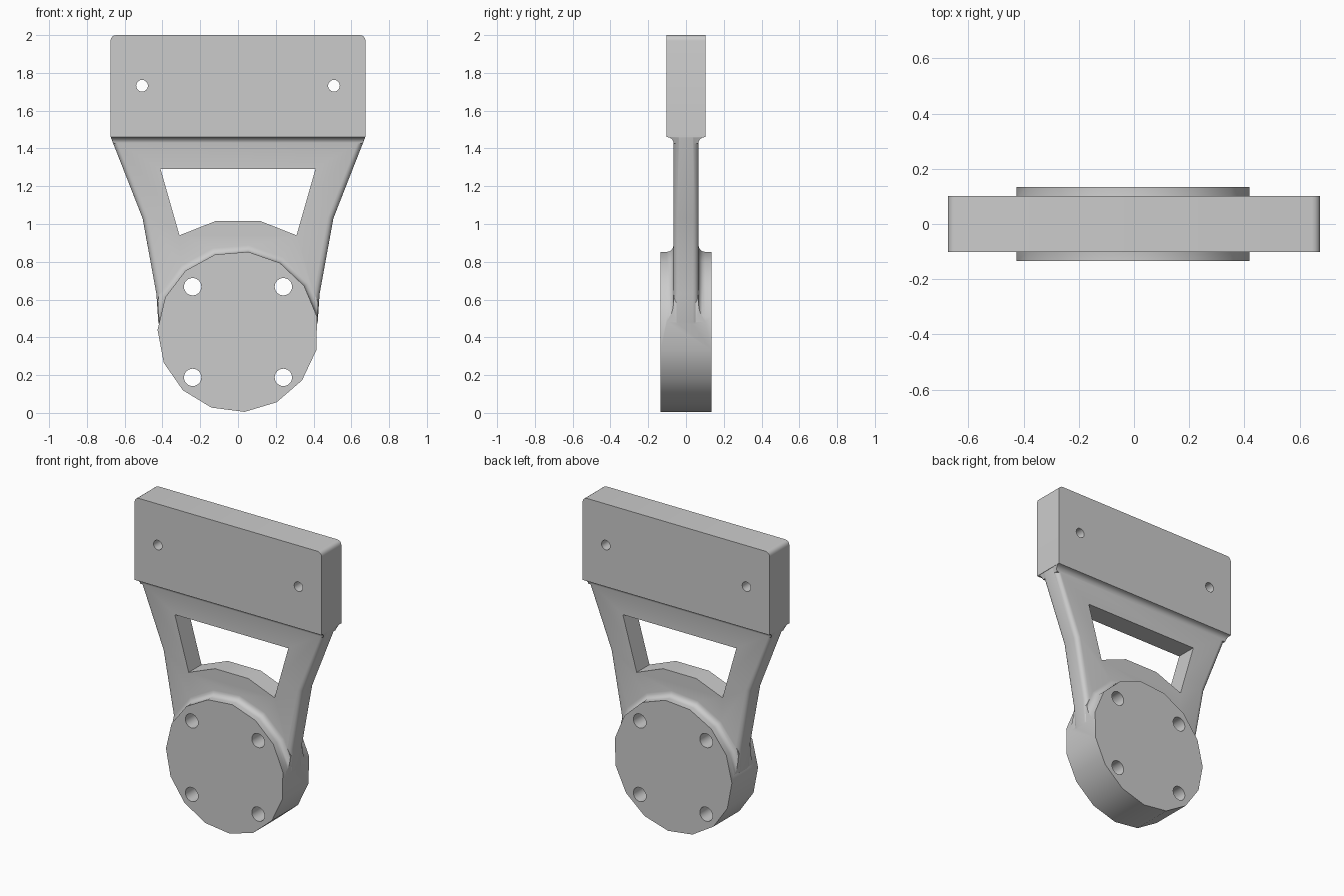
import bpy, bmesh
from math import cos, sin, pi, radians

default = bpy.data.objects.get("Cube")
if default:
    bpy.data.objects.remove(default, do_unlink=True)


def loft(name, rings, bevel_width=0):
    """Closed solid skinned through matching 3D rings, optionally with rounded rims."""
    bm = bmesh.new()
    loops = [[bm.verts.new(p) for p in ring] for ring in rings]
    for a, b in zip(loops, loops[1:]):
        for i in range(len(a)):
            j = (i + 1) % len(a)
            bm.faces.new((a[i], a[j], b[j], b[i]))
    caps = [bm.faces.new(loops[0]), bm.faces.new(loops[-1])]
    bmesh.ops.recalc_face_normals(bm, faces=bm.faces)
    if bevel_width:
        rims = [e for cap in caps for e in cap.edges]
        bmesh.ops.bevel(bm, geom=rims, offset=bevel_width, segments=4,
                        profile=0.5, affect='EDGES')
    mesh = bpy.data.meshes.new(name)
    bm.to_mesh(mesh)
    bm.free()
    obj = bpy.data.objects.new(name, mesh)
    bpy.context.collection.objects.link(obj)
    return obj


def slab(name, outline, half, bevel_width=0):
    return loft(name, [[(x, y, z) for x, z in outline] for y in (-half, half)], bevel_width)


def circle(cx, cz, r, sides, start=0.0):
    return [(cx + r * cos(start + 2 * pi * i / sides),
             cz + r * sin(start + 2 * pi * i / sides)) for i in range(sides)]


def mirrored(half):
    """Right-hand outline points, continued by their mirror image."""
    return half + [(-x, z) for x, z in reversed(half)]


def combine(target, tool, operation):
    mod = target.modifiers.new("combine", 'BOOLEAN')
    mod.operation, mod.solver, mod.object = operation, 'EXACT', tool
    bpy.context.view_layer.objects.active = target
    bpy.ops.object.modifier_apply(modifier=mod.name)
    bpy.data.objects.remove(tool, do_unlink=True)


HUB_Z, HUB_R, HUB_START = 0.43, 0.426, radians(-85.3)
BLOCK_X, BLOCK_Y, BLOCK_Z = 0.675, 0.10, 1.46
WEB_Y, FILLET = 0.066, 0.035

# Tapering web with rounded outer edges
web_half = [(0.25, 0.3), (0.40, 0.42), (0.422, 0.48), (0.432, 0.63),
            (0.505, 1.03), (0.673, 1.458), (0.673, 1.5)]
bracket = slab("bracket", mirrored(web_half), WEB_Y, 0.03)

# Window through the web
window = mirrored([(0.12, 1.015), (0.31, 0.94), (0.41, 1.29)])
combine(bracket, slab("window_cutter", window, 0.3), 'DIFFERENCE')

# Concave collar around the hub, kept only where the web lies behind it
arc = [radians(a) for a in (0, 22.5, 45, 67.5, 90)]
steps = [(WEB_Y - 0.004, HUB_R + FILLET)]
steps += [(WEB_Y + FILLET * (1 - cos(a)), HUB_R + FILLET * (1 - sin(a))) for a in arc]
steps = [(-y, r) for y, r in reversed(steps)] + steps
collar = loft("hub_collar", [[(x, y, z) for x, z in circle(0, HUB_Z, r, 15, HUB_START)]
                             for y, r in steps])
clip = slab("collar_clip", mirrored([(x * 0.99, z) for x, z in web_half]), 0.3)
combine(collar, clip, 'INTERSECT')
combine(bracket, collar, 'UNION')

# Concave fillet beneath the mounting block
rings = []
for a in arc:
    drop = FILLET * (1 - sin(a))
    x = BLOCK_X - 0.002 - 0.395 * drop
    y = WEB_Y - 0.001 + FILLET * (1 - cos(a))
    z = BLOCK_Z - drop
    rings.append([(-x, -y, z), (x, -y, z), (x, y, z), (-x, y, z)])
rings.append([(px, py, BLOCK_Z + 0.02) for px, py, pz in rings[-1]])
combine(bracket, loft("block_fillet", rings), 'UNION')

# Mounting block with rounded top corners
corner = [(BLOCK_X - 0.03 + 0.03 * cos(i * pi / 8), 1.97 + 0.03 * sin(i * pi / 8))
          for i in range(5)]
block = slab("mounting_block", mirrored([(BLOCK_X, BLOCK_Z)] + corner), BLOCK_Y + 0.002)
combine(bracket, block, 'UNION')

# Round hub
hub = slab("hub", circle(0, HUB_Z, HUB_R, 15, HUB_START), 0.135)
combine(bracket, hub, 'UNION')

# Bolt holes in the block and hub
for side in (-1, 1):
    for x, z, r in ((0.508, 1.732, 0.031), (0.24, 0.188, 0.046), (0.24, 0.668, 0.046)):
        hole = slab("hole_cutter", circle(side * x, z, r, 24), 0.3)
        combine(bracket, hole, 'DIFFERENCE')

bpy.ops.object.select_all(action='DESELECT')
bracket.select_set(True)
bpy.context.view_layer.objects.active = bracket
bpy.ops.object.shade_smooth_by_angle(angle=radians(30))
